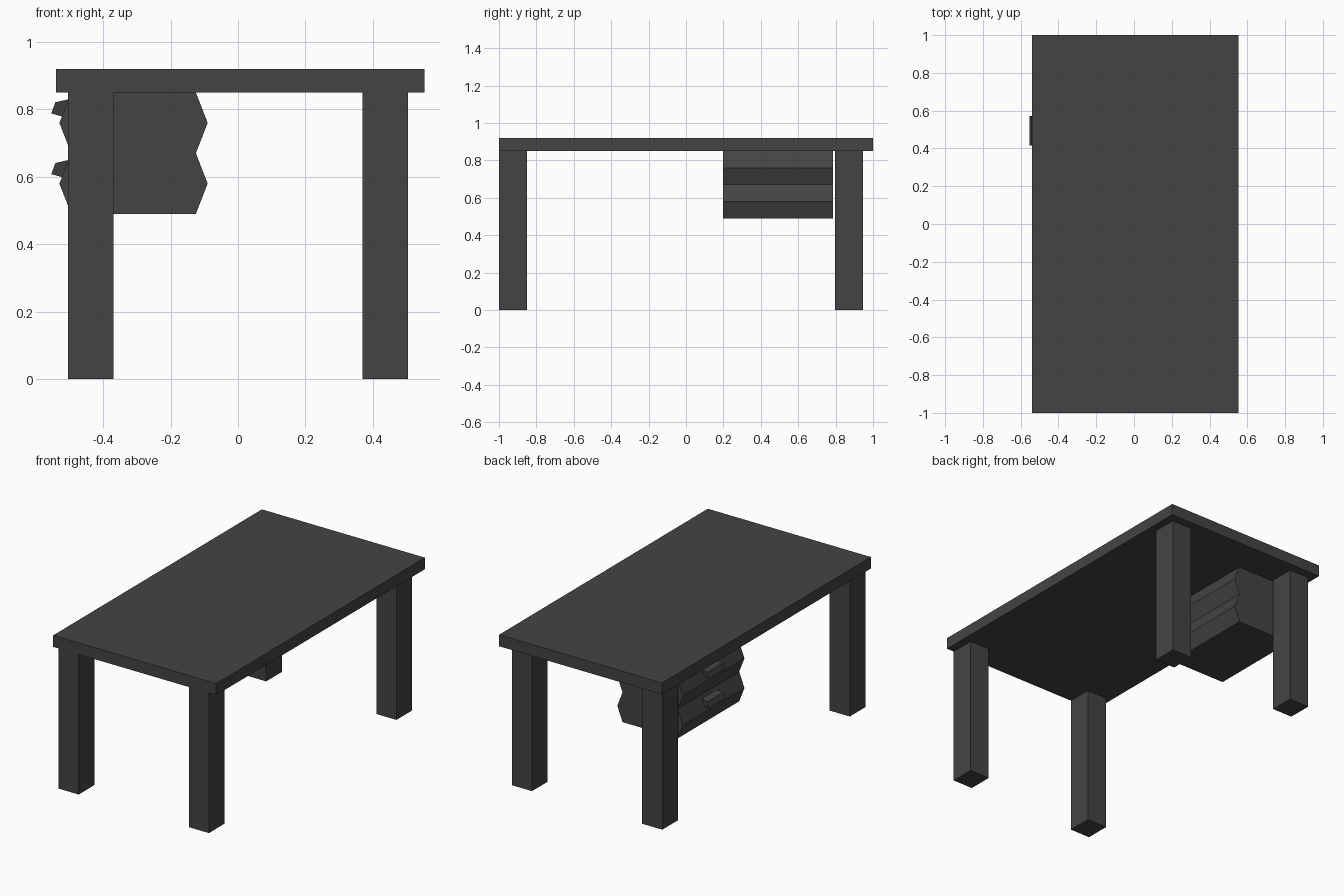
import bpy, bmesh

if "Cube" in bpy.data.objects:
    bpy.data.objects.remove(bpy.data.objects["Cube"])

grey = bpy.data.materials.new("dark_grey")
grey.diffuse_color = (0.06, 0.057, 0.058, 1)
grey.use_nodes = True
grey.node_tree.nodes["Principled BSDF"].inputs["Base Color"].default_value = grey.diffuse_color


def loft(name, near, far, y0, y1, inset=None):
    """Prism along y between two matching xz outlines; inset shortens chosen points in y."""
    inset = inset or [0] * len(near)
    bm = bmesh.new()
    a = [bm.verts.new((x, y0 + d, z)) for (x, z), d in zip(near, inset)]
    b = [bm.verts.new((x, y1 - d, z)) for (x, z), d in zip(far, inset)]
    n = len(a)
    bm.faces.new(a)
    bm.faces.new(b[::-1])
    for i in range(n):
        j = (i + 1) % n
        bm.faces.new((a[j], a[i], b[i], b[j]))
    bmesh.ops.recalc_face_normals(bm, faces=bm.faces)
    mesh = bpy.data.meshes.new(name)
    bm.to_mesh(mesh)
    bm.free()
    mesh.materials.append(grey)
    obj = bpy.data.objects.new(name, mesh)
    bpy.context.collection.objects.link(obj)
    return obj


def box(name, x0, x1, y0, y1, z0, z1):
    outline = [(x0, z0), (x1, z0), (x1, z1), (x0, z1)]
    return loft(name, outline, outline, y0, y1)


# Table top
box("table_top", -0.54, 0.554, -1, 1, 0.85, 0.92)

# Legs
for end, y0, y1 in (("front", -1.0, -0.85), ("back", 0.797, 0.947)):
    for side, x0 in (("left", -0.504), ("right", 0.37)):
        box(f"{end}_{side}_leg", x0, x0 + 0.135, y0, y1, 0, 0.85)

# Drawer block with ridged front and back
levels = [0.85, 0.76, 0.67, 0.58, 0.49]
bulge = [0, 0.035, 0, 0.035, 0]
right = [(-0.125 + d, z) for z, d in zip(levels, bulge)]
left = [(-0.495 - d, z) for z, d in zip(levels, bulge)]
block = right + left[::-1]
loft("drawer_block", block, block, 0.197, 0.787)

# Tapered handles on the upper slope of each drawer
for label, dz in (("upper", 0), ("lower", -0.18)):
    outline = [(x, z + dz) for x, z in
               [(-0.503, 0.83), (-0.542, 0.821), (-0.554, 0.788), (-0.522, 0.779)]]
    loft(f"{label}_drawer_handle", outline, outline, 0.415, 0.572,
         [0.008, 0, 0, 0.008])
